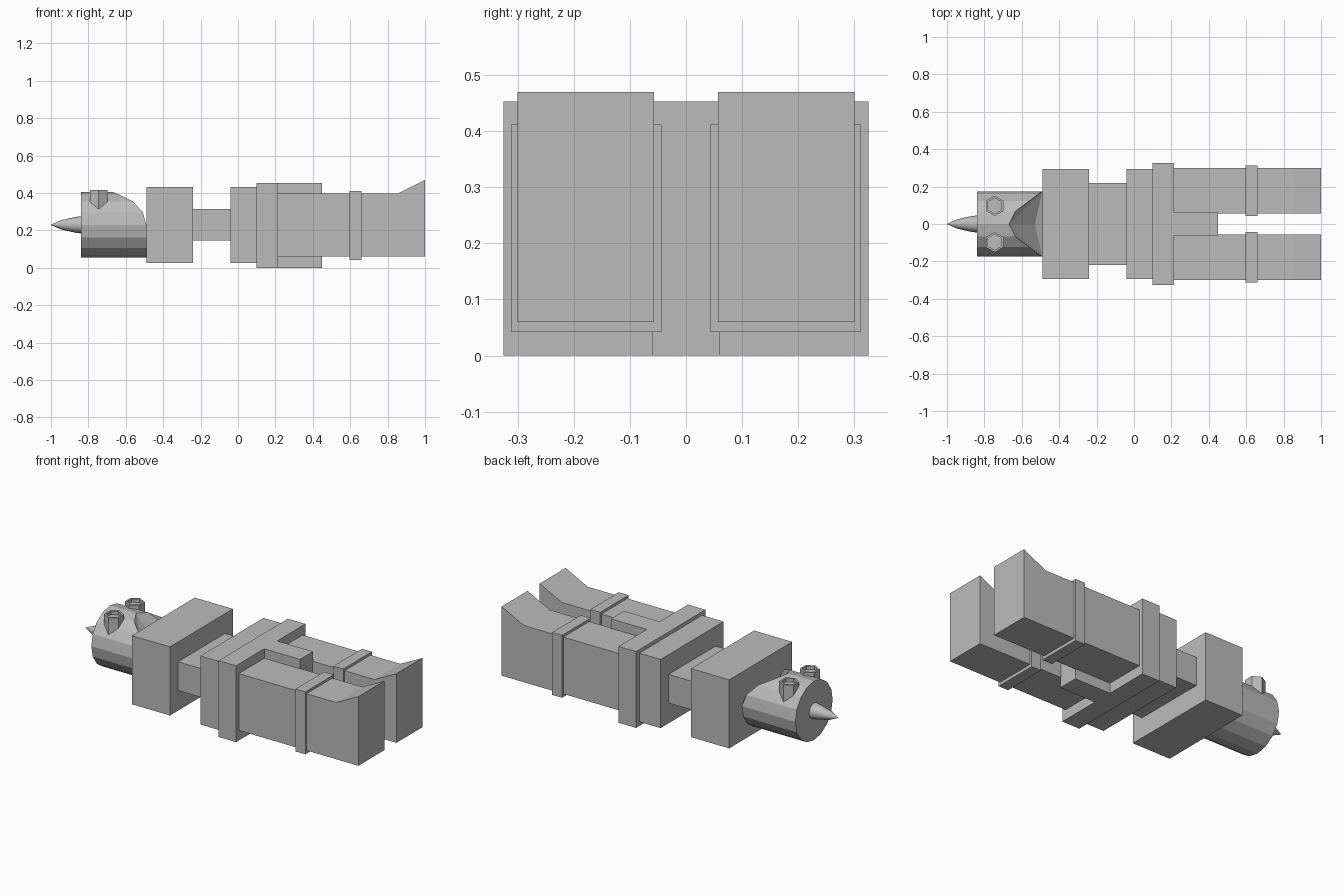
import bpy
import bmesh
from math import pi, cos, sin
from mathutils import Matrix, Vector

if "Cube" in bpy.data.objects:
    bpy.data.objects.remove(bpy.data.objects["Cube"], do_unlink=True)

grey = bpy.data.materials.new("plain grey")
grey.use_nodes = True
grey.diffuse_color = (0.5, 0.5, 0.5, 1)
grey.node_tree.nodes["Principled BSDF"].inputs["Base Color"].default_value = (0.5, 0.5, 0.5, 1)


def finish(name, bm):
    """Turn a bmesh into a named grey object."""
    bmesh.ops.recalc_face_normals(bm, faces=bm.faces)
    mesh = bpy.data.meshes.new(name)
    bm.to_mesh(mesh)
    bm.free()
    mesh.materials.append(grey)
    obj = bpy.data.objects.new(name, mesh)
    bpy.context.collection.objects.link(obj)
    return obj


def box(name, x, y, z):
    """Box from (low, high) ranges on each axis."""
    bm = bmesh.new()
    bmesh.ops.create_cube(bm, size=1)
    for v in bm.verts:
        v.co = [r[0] if c < 0 else r[1] for c, r in zip(v.co, (x, y, z))]
    return finish(name, bm)


def extrude_y(name, profile, y0, y1):
    """Extrude an (x, z) outline across y."""
    bm = bmesh.new()
    face = bm.faces.new([bm.verts.new((x, y0, z)) for x, z in profile])
    new = bmesh.ops.extrude_face_region(bm, geom=[face])["geom"]
    bmesh.ops.translate(bm, vec=(0, y1 - y0, 0),
                        verts=[g for g in new if isinstance(g, bmesh.types.BMVert)])
    return finish(name, bm)


def lathe_x(name, profile, z, sides):
    """Closed rings of (x, radius) around an axis along x."""
    bm = bmesh.new()
    rings = [[bm.verts.new((x, r * cos(2 * pi * i / sides), z + r * sin(2 * pi * i / sides)))
              for i in range(sides)] for x, r in profile]
    for a, b in zip(rings, rings[1:]):
        for i in range(sides):
            j = (i + 1) % sides
            bm.faces.new((a[i], a[j], b[j], b[i]))
    bm.faces.new(rings[0])
    bm.faces.new(rings[-1])
    return finish(name, bm)


# Body blocks
box("chest", (-0.49, -0.24), (-0.295, 0.295), (0.025, 0.432))
box("waist", (-0.24, -0.04), (-0.22, 0.22), (0.145, 0.315))
box("hips", (-0.04, 0.10), (-0.295, 0.295), (0.025, 0.432))
box("belt", (0.10, 0.215), (-0.325, 0.325), (0, 0.453))
box("centre_flap", (0.215, 0.45), (-0.061, 0.061), (0, 0.453))

# Legs with upturned toes, and ankle bands
leg_outline = [(0.215, 0.06), (1, 0.06), (1, 0.47), (0.855, 0.397), (0.215, 0.397)]
for side, s in (("left", 1), ("right", -1)):
    # The model faces the front, so its back is +y
    where = "back" if s > 0 else "front"
    extrude_y(where + "_leg", leg_outline, *sorted((s * 0.057, s * 0.3)))
    box(where + "_ankle_band", (0.595, 0.66), sorted((s * 0.044, s * 0.312)), (0.042, 0.412))

# Head: faceted drum with a hollow cut next to the chest
head = lathe_x("head", [(-0.84, 0.175), (-0.49, 0.175)], 0.23, 16)
bm = bmesh.new()
points = [(-0.53, 0, 0.25), (-0.668, 0, 0.405), (-0.668, 0, 0.5)]
for s in (1, -1):
    points += [(-0.49, s * 0.175, 0.23), (-0.635, s * 0.067, 0.392), (-0.635, s * 0.067, 0.5),
               (-0.49, s * 0.18, 0.5), (-0.4, s * 0.18, 0.5), (-0.4, s * 0.18, 0.23)]
for p in points:
    bm.verts.new(p)
hull = bmesh.ops.convex_hull(bm, input=bm.verts)
bmesh.ops.delete(bm, geom=list(set(g for g in hull["geom_interior"] + hull["geom_unused"]
                                   if isinstance(g, bmesh.types.BMVert))), context="VERTS")
cutter = finish("hollow_cutter", bm)
cutter.hide_render = True
mod = head.modifiers.new("hollow", "BOOLEAN")
mod.operation = "DIFFERENCE"
mod.solver = "EXACT"
mod.object = cutter
bpy.context.view_layer.objects.active = head
head.select_set(True)
bpy.ops.object.modifier_apply(modifier=mod.name)
head.select_set(False)
bpy.data.objects.remove(cutter, do_unlink=True)

# Spike on the end of the head
spike = lathe_x("spike", [(-0.83, 0.047), (-0.87, 0.042), (-0.945, 0.025), (-1, 0.001)], 0.23, 20)
bpy.context.view_layer.objects.active = spike
spike.select_set(True)
bpy.ops.object.shade_smooth_by_angle()
spike.select_set(False)

# Hexagonal studs with a recessed top
for where, y in (("back", 0.097), ("front", -0.097)):
    bm = bmesh.new()
    bmesh.ops.create_cone(bm, cap_ends=True, segments=6, radius1=0.054, radius2=0.054, depth=0.135)
    if abs(max(v.co.y for v in bm.verts) - 0.054) > 0.001:
        bmesh.ops.rotate(bm, verts=bm.verts, matrix=Matrix.Rotation(pi / 6, 3, "Z"))
    bmesh.ops.translate(bm, verts=bm.verts, vec=Vector((-0.745, y, 0.3475)))
    top = max(bm.faces, key=lambda f: f.calc_center_median().z)
    bmesh.ops.inset_region(bm, faces=[top], thickness=0.012)
    low = bmesh.ops.extrude_face_region(bm, geom=[top])["geom"]
    bmesh.ops.translate(bm, vec=(0, 0, -0.02),
                        verts=[g for g in low if isinstance(g, bmesh.types.BMVert)])
    bmesh.ops.delete(bm, geom=[top] if top.is_valid else [], context="FACES")
    finish(where + "_stud", bm)
